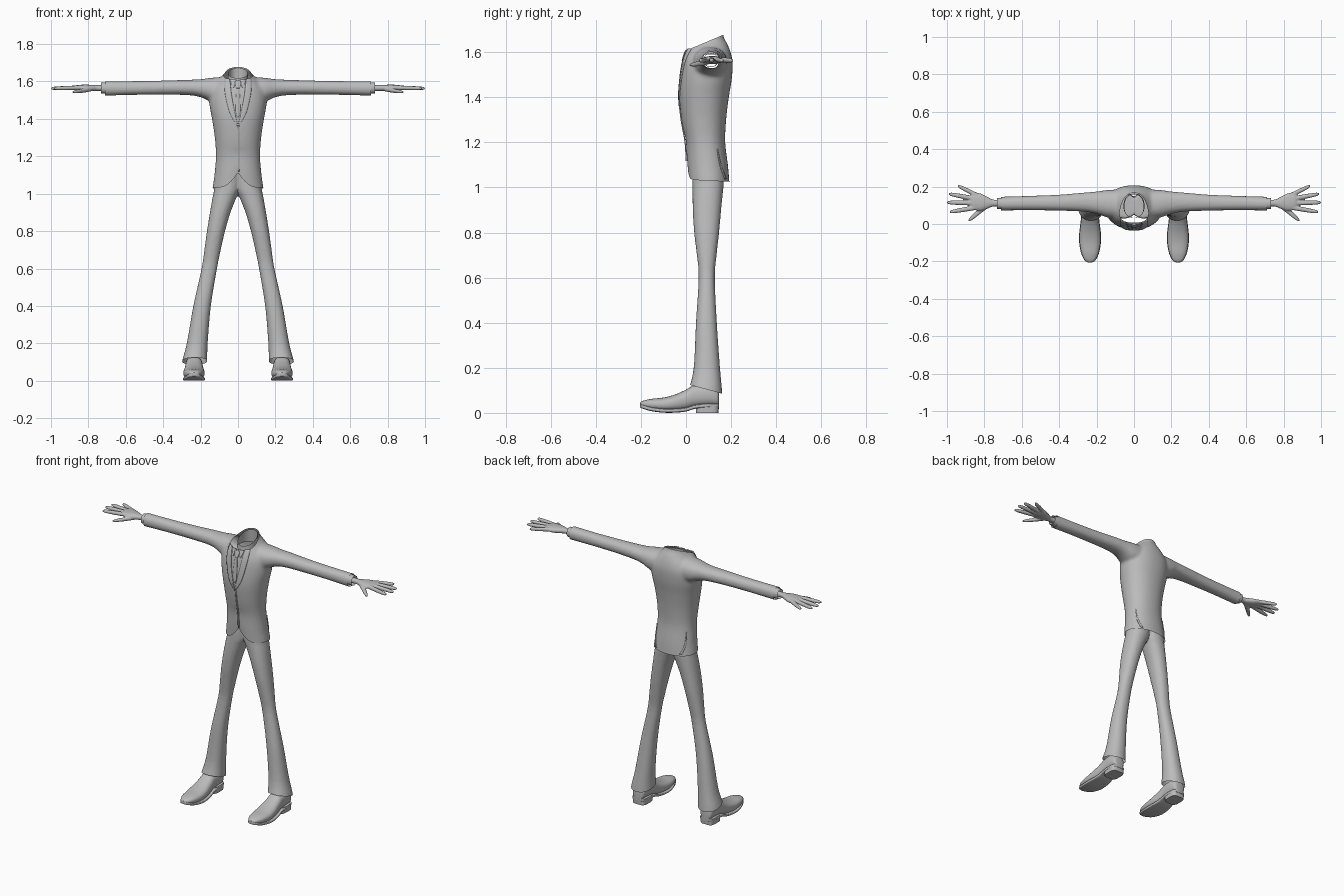
import bpy, bmesh, math
from mathutils import Vector
from mathutils.bvhtree import BVHTree

cube = bpy.data.objects.get("Cube")
if cube:
    bpy.data.objects.remove(cube, do_unlink=True)

grey = bpy.data.materials.new("plain grey")
grey.use_nodes = True
COLOUR = (0.5, 0.5, 0.5, 1)
grey.diffuse_color = COLOUR
for node in grey.node_tree.nodes:
    if node.type == 'BSDF_PRINCIPLED':
        node.inputs["Base Color"].default_value = COLOUR


def spline(rows, steps):
    """Smoothly interpolate a list of equal-length rows."""
    out = []
    for i in range(len(rows) - 1):
        p0, p1 = rows[max(i - 1, 0)], rows[i]
        p2, p3 = rows[i + 1], rows[min(i + 2, len(rows) - 1)]
        for s in range(steps):
            t = s / steps
            out.append([b + t * ((c - a) + t * ((2 * a - 5 * b + 4 * c - d) + t * (3 * (b - c) + d - a))) / 2
                        for a, b, c, d in zip(p0, p1, p2, p3)])
    out.append(list(rows[-1]))
    return out


def loft(bm, rings, axis, seg=32, steps=4, power=2.2, cap=True, side=1):
    """Rings are (position, centre a, radius a, centre b, radius b)."""
    loops = []
    for t, a, ra, b, rb in spline(rings, steps):
        loop = []
        for k in range(seg):
            ang = 2 * math.pi * k / seg
            c, s = math.cos(ang), math.sin(ang)
            u = a + ra * math.copysign(abs(c) ** (2 / power), c)
            v = b + rb * math.copysign(abs(s) ** (2 / power), s)
            x, y, z = {'x': (t, u, v), 'y': (u, t, v), 'z': (u, v, t)}[axis]
            loop.append(bm.verts.new((x * side, y, z)))
        loops.append(loop)
    for lo, hi in zip(loops, loops[1:]):
        for k in range(seg):
            n = (k + 1) % seg
            bm.faces.new((lo[k], lo[n], hi[n], hi[k]))
    if cap:
        bm.faces.new(loops[0])
        bm.faces.new(loops[-1])


def finish(name, bm, mirror=False, angle=40):
    bmesh.ops.recalc_face_normals(bm, faces=bm.faces)
    mesh = bpy.data.meshes.new(name)
    bm.to_mesh(mesh)
    bm.free()
    ob = bpy.data.objects.new(name, mesh)
    bpy.context.collection.objects.link(ob)
    mesh.materials.append(grey)
    bpy.ops.object.select_all(action='DESELECT')
    ob.select_set(True)
    bpy.context.view_layer.objects.active = ob
    if mirror:
        ob.modifiers.new("mirror", 'MIRROR').use_mirror_merge = False
    bpy.ops.object.shade_smooth_by_angle(angle=math.radians(angle))
    return ob


def blend(ob, voxel, smooth):
    """Fuse overlapping lofts into one soft skin."""
    rem = ob.modifiers.new("fuse", 'REMESH')
    rem.mode, rem.voxel_size = 'VOXEL', voxel
    soft = ob.modifiers.new("soften", 'SMOOTH')
    soft.factor, soft.iterations = 0.5, smooth
    for mod in ("fuse", "soften"):
        bpy.ops.object.modifier_apply(modifier=mod)


def trim(bm, point, normal):
    """Remove everything on the normal's side of a plane."""
    bmesh.ops.bisect_plane(bm, geom=bm.verts[:] + bm.edges[:] + bm.faces[:],
                           plane_co=point, plane_no=normal, clear_outer=True)


def reload(ob, bm, angle=40):
    bm.to_mesh(ob.data)
    bm.free()
    if not ob.data.materials:
        ob.data.materials.append(grey)
    bpy.ops.object.shade_smooth_by_angle(angle=math.radians(angle))


# Jacket: body and both sleeves fused, then opened at hem, neck and wrists
def body_ring(z, rx, front, back):
    return (z, 0, rx, (front + back) / 2, (back - front) / 2)


bm = bmesh.new()
loft(bm, [body_ring(*r) for r in (
    (.98, .138, .012, .195), (1.03, .136, .008, .192), (1.1, .126, .003, .186),
    (1.2, .118, -.002, .174), (1.3, .124, -.02, .178), (1.4, .139, -.03, .19),
    (1.48, .153, -.026, .203), (1.55, .15, -.016, .207), (1.6, .117, -.002, .198),
    (1.64, .076, .012, .182), (1.665, .061, .022, .168), (1.71, .056, .03, .163))], 'z', seg=48)
for side in (1, -1):
    loft(bm, [(.07, .105, .08, 1.55, .075), (.14, .108, .074, 1.555, .065), (.2, .114, .06, 1.564, .048),
              (.27, .117, .051, 1.568, .041), (.4, .114, .043, 1.567, .038), (.55, .112, .039, 1.565, .037),
              (.71, .109, .037, 1.563, .039), (.76, .109, .037, 1.563, .039)], 'x', side=side)
jacket = finish("jacket", bm)
blend(jacket, .008, 8)
bm = bmesh.new()
bm.from_mesh(jacket.data)
surface = BVHTree.FromBMesh(bm)
trim(bm, (0, .1, 1.03), (0, -.05, -1))
trim(bm, (0, .16, 1.675), (0, -.42, 1))
for side in (1, -1):
    trim(bm, (.71 * side, 0, 0), (side, 0, 0))
for v in bm.verts:
    # rounded cutaway at the front of the hem
    if v.co.y < .08 and v.co.z < 1.25 and abs(v.co.x) < .1:
        lift = .08 * (1 - abs(v.co.x) / .1) ** 2
        v.co.z += lift * (1.25 - v.co.z) / .22
reload(jacket, bm)


# Thin cloth pieces lying on the jacket
def cloth(name, rows, direction=(0, 1, 0), mirror=False, thick=.005, cols=5):
    """Rows are (height, edge, edge), cast on to the jacket."""
    d = Vector(direction)
    bm = bmesh.new()
    grid = []
    for z, a, b in spline(rows, 5):
        line = []
        for k in range(cols):
            u = a + (b - a) * k / (cols - 1)
            start = Vector((u, -1, z)) if d.y else Vector((1, u, z))
            hit = surface.ray_cast(start, d)[0]
            line.append(bm.verts.new((hit or start + d) - d * .002))
        grid.append(line)
    for lo, hi in zip(grid, grid[1:]):
        for k in range(cols - 1):
            bm.faces.new((lo[k], lo[k + 1], hi[k + 1], hi[k]))
    ob = finish(name, bm, mirror)
    solid = ob.modifiers.new("thickness", 'SOLIDIFY')
    solid.thickness, solid.offset = thick, 0


cloth("lapel", [(1.362, .0005, .004), (1.43, .016, .043), (1.52, .033, .066),
                (1.58, .04, .072), (1.615, .045, .07)], mirror=True, thick=.007)
cloth("tie_blade", [(1.41, -.004, .004), (1.44, -.012, .012), (1.5, -.011, .011), (1.57, -.007, .007)])
cloth("tie_knot", [(1.563, -.008, .008), (1.59, -.016, .016), (1.602, -.014, .014)], thick=.009)
cloth("shirt_collar_flap", [(1.565, .024, .027), (1.59, .014, .036), (1.61, .008, .042)], mirror=True)
cloth("front_overlap", [(1.118, 0, .008), (1.24, 0, .008), (1.362, 0, .008)], thick=.005, cols=3)
cloth("side_vent", [(1.038, .172, .178), (1.1, .15, .156), (1.17, .138, .141)],
      direction=(-1, 0, 0), mirror=True, cols=3)

# Shirt collar standing inside the neck opening
bm = bmesh.new()
loft(bm, [(1.59, 0, .056, .097, .066), (1.64, 0, .052, .097, .063), (1.7, 0, .048, .097, .06)], 'z', cap=False)
trim(bm, (0, .16, 1.672), (0, -.42, 1))
finish("shirt_collar", bm)

# Trousers: two flared legs meeting at the crotch
bm = bmesh.new()
for side in (1, -1):
    loft(bm, [(z, (i + o) / 2, (o - i) / 2, (f + b) / 2, (b - f) / 2) for z, i, o, f, b in (
        (.04, .162, .305, .004, .163), (.1, .164, .3, .012, .16), (.2, .162, .274, .034, .151),
        (.4, .145, .239, .044, .137), (.6, .112, .195, .056, .128), (.7, .092, .18, .048, .136),
        (.8, .069, .166, .036, .147), (.9, .04, .15, .03, .156), (.98, .008, .136, .029, .164),
        (1.03, -.012, .126, .029, .168), (1.14, -.012, .11, .03, .16))], 'z', side=side)
trousers = finish("trousers", bm)
blend(trousers, .008, 5)
bm = bmesh.new()
bm.from_mesh(trousers.data)
trim(bm, (0, .01, .126), (0, -.27, -1))
reload(trousers, bm)

# Shoes: upper, sole and heel block
SHOE = [(-.205, .01, .03, .044), (-.193, .028, .025, .053), (-.155, .046, .014, .062),
        (-.1, .056, .007, .068), (-.05, .056, .007, .081), (0, .05, .012, .103),
        (.04, .046, .024, .125), (.1, .045, .03, .13), (.138, .038, .03, .11), (.147, .022, .032, .09)]
bm = bmesh.new()
loft(bm, [(y, .235, w, (lo + hi) / 2, (hi - lo) / 2) for y, w, lo, hi in SHOE], 'y', power=2.4)
finish("shoe_upper", bm, mirror=True)
bm = bmesh.new()
loft(bm, [(y, .235, w + .002, lo + .003, .009) for y, w, lo, hi in SHOE], 'y', power=5)
finish("shoe_sole", bm, mirror=True)
bm = bmesh.new()
loft(bm, [(0, .235, .044, .094, .05), (.04, .235, .046, .095, .052)], 'z', steps=1, power=4)
finish("shoe_heel", bm, mirror=True)

# Shirt cuffs
bm = bmesh.new()
loft(bm, [(.68, .11, .032, 1.565, .031), (.732, .11, .029, 1.565, .029)], 'x', steps=1, cap=False)
finish("shirt_cuff", bm, mirror=True)

# Hands: palm, four fingers and a thumb fused together
bm = bmesh.new()
loft(bm, [(.69, .112, .02, 1.565, .017), (.75, .112, .018, 1.565, .015), (.78, .113, .03, 1.565, .017),
          (.82, .117, .046, 1.565, .018), (.86, .122, .046, 1.567, .014), (.872, .124, .034, 1.567, .009)], 'x')
FINGERS = ((.84, .089, .985, .064), (.85, .112, 1.0, .115), (.85, .135, .99, .161), (.835, .152, .942, .204))
for x0, y0, x1, y1 in FINGERS:
    loft(bm, [(x0 + (x1 - x0) * t, y0 + (y1 - y0) * t, r, 1.567 - .004 * t, r * .9)
              for t, r in ((0, .013), (.5, .0125), (.85, .0105), (.97, .007), (1, .003))], 'x', seg=16)
loft(bm, [(.785, .1, .018, 1.56, .013), (.82, .073, .017, 1.553, .012), (.855, .043, .015, 1.547, .01),
          (.877, .025, .01, 1.544, .007), (.885, .019, .004, 1.544, .003)], 'x', seg=16)
hand = finish("hand", bm)
blend(hand, .004, 3)
bpy.ops.object.shade_smooth_by_angle(angle=math.radians(60))
hand.modifiers.new("mirror", 'MIRROR').use_mirror_merge = False
for ob in (hand, jacket, trousers):
    if not ob.data.materials:
        ob.data.materials.append(grey)
